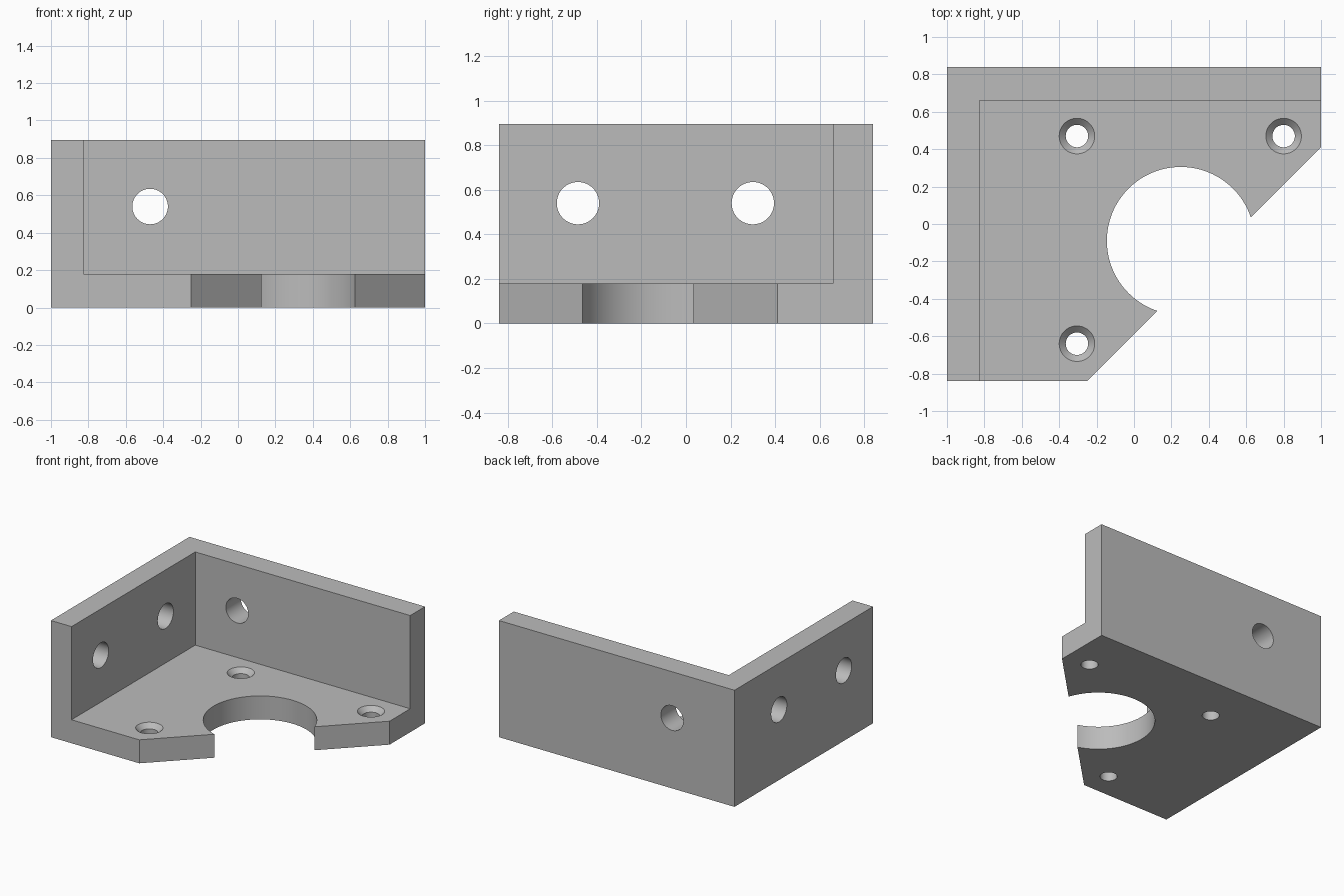
import bpy
import bmesh
from math import radians
from mathutils import Matrix, Vector

cube = bpy.data.objects.get("Cube")
if cube:
    bpy.data.objects.remove(cube, do_unlink=True)

HALF_Y, HEIGHT, FLOOR = 0.84, 0.895, 0.18
WALL_X, WALL_Y = -0.825, 0.66    # inner faces of the two walls

grey = bpy.data.materials.new("plain grey")
grey.use_nodes = True
colour = (0.5, 0.5, 0.5, 1)
grey.diffuse_color = colour
grey.node_tree.nodes["Principled BSDF"].inputs["Base Color"].default_value = colour


def make_object(name, bm):
    bmesh.ops.recalc_face_normals(bm, faces=bm.faces)
    mesh = bpy.data.meshes.new(name)
    bm.to_mesh(mesh)
    bm.free()
    mesh.materials.append(grey)
    obj = bpy.data.objects.new(name, mesh)
    bpy.context.collection.objects.link(obj)
    return obj


def prism(name, outline, z0, z1):
    bm = bmesh.new()
    face = bm.faces.new([bm.verts.new((x, y, z0)) for x, y in outline])
    top = bmesh.ops.extrude_face_region(bm, geom=[face])["geom"]
    verts = [v for v in top if isinstance(v, bmesh.types.BMVert)]
    bmesh.ops.translate(bm, verts=verts, vec=(0, 0, z1 - z0))
    return make_object(name, bm)


def cone(name, centre, r1, r2, depth, axis="Z", sides=64):
    bm = bmesh.new()
    turn = Vector((0, 0, 1)).rotation_difference(
        Vector([float(axis == a) for a in "XYZ"])).to_matrix().to_4x4()
    bmesh.ops.create_cone(bm, cap_ends=True, segments=sides, radius1=r1, radius2=r2,
                          depth=depth, matrix=Matrix.Translation(centre) @ turn)
    return make_object(name, bm)


# Solid block with one corner cut off diagonally
bracket = prism("corner_bracket",
                [(-1, -HALF_Y), (-0.25, -HALF_Y), (1, 0.41), (1, HALF_Y), (-1, HALF_Y)],
                0, HEIGHT)

# Space inside the walls and above the floor
cutters = [prism("cavity_cutter", [(WALL_X, -2), (2, -2), (2, WALL_Y), (WALL_X, WALL_Y)],
                 FLOOR, 2)]

# Large round opening in the floor
cutters.append(cone("opening_cutter", (0.25, -0.09, 0.05), 0.395, 0.395, 0.4, sides=128))

# Countersunk screw holes in the floor
for x, y in [(-0.305, 0.47), (0.8, 0.47), (-0.305, -0.64)]:
    cutters.append(cone("screw_hole_cutter", (x, y, 0.1), 0.06, 0.06, 0.4))
    cutters.append(cone("countersink_cutter", (x, y, FLOOR), 0.06, 0.13, 0.07))

# Straight holes through the walls
cutters.append(cone("back_hole_cutter", (-0.47, 0.75, 0.54), 0.095, 0.095, 0.5, "Y"))
for y in (-0.485, 0.3):
    cutters.append(cone("side_hole_cutter", (-0.91, y, 0.54), 0.095, 0.095, 0.5, "X"))

bpy.context.view_layer.objects.active = bracket
for cutter in cutters:
    cutter.hide_render = True
    cut = bracket.modifiers.new(cutter.name, "BOOLEAN")
    cut.operation = "DIFFERENCE"
    cut.solver = "EXACT"
    cut.object = cutter
    bpy.ops.object.modifier_apply(modifier=cut.name)
    bpy.data.objects.remove(cutter, do_unlink=True)

bpy.ops.object.select_all(action="DESELECT")
bracket.select_set(True)
bpy.ops.object.shade_smooth_by_angle(angle=radians(30))
